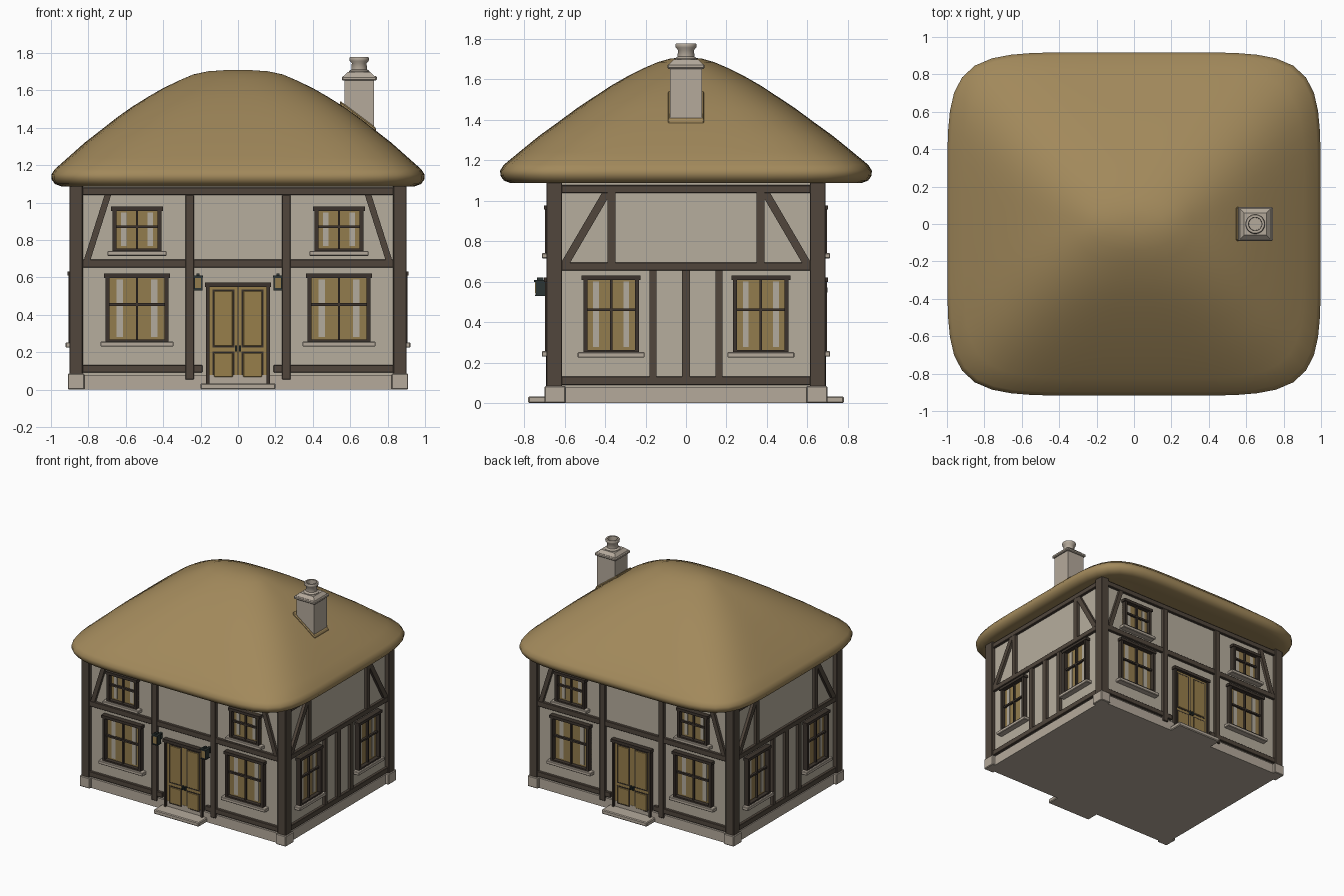
import bpy, bmesh, math
from mathutils import Matrix, Vector

if "Cube" in bpy.data.objects:
    bpy.data.objects.remove(bpy.data.objects["Cube"])


def material(name, rgb):
    m = bpy.data.materials.new(name)
    m.diffuse_color = (*rgb, 1)
    m.use_nodes = True
    m.node_tree.nodes["Principled BSDF"].inputs["Base Color"].default_value = m.diffuse_color
    return m


THATCH = material("thatch", (0.36, 0.25, 0.105))
PLASTER = material("plaster", (0.47, 0.42, 0.34))
STONE = material("stone", (0.46, 0.40, 0.33))
TIMBER = material("timber", (0.082, 0.062, 0.046))
TRIM = material("dark_trim", (0.045, 0.034, 0.026))
DOOR = material("door_gold", (0.31, 0.21, 0.07))
GLASS = material("window_gold", (0.29, 0.20, 0.075))
CURTAIN = material("curtain", (0.45, 0.41, 0.34))
IRON = material("lantern_iron", (0.025, 0.036, 0.033))

parts = {}   # name -> (bmesh, material, bevel)
# wall sides: rotation about z, distance of the wall plane
SIDES = {"front": (0, 0.66), "back": (math.pi, 0.66),
         "right": (math.pi / 2, 0.87), "left": (-math.pi / 2, 0.87)}


def get(name, mat, bevel=0):
    if name not in parts:
        parts[name] = (bmesh.new(), mat, bevel)
    return parts[name][0]


def prism(name, mat, side, pts, d0, d1, bevel=0):
    """Extrude a counter-clockwise (u, z) outline from depth d0 to d1 off a wall."""
    bm = get(side + "_" + name, mat, bevel)
    ang, dist = SIDES[side]
    rot = Matrix.Rotation(ang, 3, 'Z')
    a, b = [[bm.verts.new(rot @ Vector((u, -dist - d, z))) for u, z in pts] for d in (d0, d1)]
    n = len(pts)
    bm.faces.new(b)
    bm.faces.new(a[::-1])
    for i in range(n):
        j = (i + 1) % n
        bm.faces.new((a[i], a[j], b[j], b[i]))


def rect(name, mat, side, u0, u1, z0, z1, d0, d1, bevel=0):
    prism(name, mat, side, [(u0, z0), (u1, z0), (u1, z1), (u0, z1)], d0, d1, bevel)


def box(name, mat, x0, x1, y0, y1, z0, z1, bevel=0):
    bm = get(name, mat, bevel)
    m = Matrix.Translation(((x0 + x1) / 2, (y0 + y1) / 2, (z0 + z1) / 2)) @ \
        Matrix.Diagonal((x1 - x0, y1 - y0, z1 - z0, 1))
    bmesh.ops.create_cube(bm, size=1, matrix=m)


def window(side, c, w, z0, z1, zt):
    """Framed window with sill, panes, crossbars and curtains."""
    h, t = w / 2, 0.02
    for s in (-1, 1):
        u = sorted((c + s * h, c + s * (h - t)))
        rect("window_frames", TRIM, side, *u, z0, z1, 0, 0.037)
        v = sorted((c + s * (h * 0.44), c + s * (h * 0.65)))
        rect("curtains", CURTAIN, side, *v, z0 + 0.025, z1 - 0.03, 0.004, 0.009)
    rect("window_frames", TRIM, side, c - h - 0.008, c + h + 0.008, z1 - 0.022, z1, 0, 0.042)
    rect("window_frames", TRIM, side, c - h, c + h, z0, z0 + 0.012, 0, 0.037)
    rect("window_bars", TRIM, side, c - 0.006, c + 0.006, z0, z1, 0.002, 0.022)
    rect("window_bars", TRIM, side, c - h, c + h, zt - 0.007, zt + 0.007, 0.002, 0.023)
    rect("window_panes", GLASS, side, c - h, c + h, z0, z1, 0, 0.005)
    rect("window_sills", STONE, side, c - h - 0.028, c + h + 0.028, z0 - 0.027, z0, 0, 0.052, 0.004)


def beam(side, *r):
    rect("timber_frame", TIMBER, side, *r, 0, 0.024, 0.003)


# walls, plinth, corner posts and their stones
box("walls", PLASTER, -0.87, 0.87, -0.66, 0.66, 0.01, 1.11)
box("plinth", STONE, -0.885, 0.885, -0.676, 0.676, 0, 0.078)
for sx in (-1, 1):
    for sy in (-1, 1):
        x, y = sorted((sx * 0.83, sx * 0.902)), sorted((sy * 0.612, sy * 0.69))
        box("corner_posts", TIMBER, *x, *y, 0.08, 1.11, 0.004)
        x, y = sorted((sx * 0.82, sx * 0.91)), sorted((sy * 0.595, sy * 0.698))
        box("corner_stones", STONE, *x, *y, 0, 0.085, 0.005)

# front and back walls
for side in ("front", "back"):
    beam(side, -0.84, 0.84, 1.04, 1.08)
    beam(side, -0.84, 0.84, 0.652, 0.695)
    for s in (-1, 1):
        beam(side, *sorted((s * 0.19, s * 0.84)), 0.092, 0.132)
        rect("studs", TIMBER, side, *sorted((s * 0.235, s * 0.282)), 0.055, 1.04, 0, 0.028, 0.003)
        pts = [(s * 0.825, 0.69), (s * 0.79, 0.69), (s * 0.677, 1.045), (s * 0.712, 1.045)]
        prism("braces", TIMBER, side, pts if s < 0 else pts[::-1], 0, 0.022)
        window(side, s * 0.54, 0.26, 0.742, 0.978, 0.87)
        window(side, s * 0.54, 0.335, 0.257, 0.62, 0.455)
        # door leaf with two panels, jamb and handle
        rect("door_leaves", DOOR, side, *sorted((s * 0.002, s * 0.155)), 0.03, 0.55, 0, 0.014)
        for z0, z1 in ((0.225, 0.535), (0.06, 0.205)):
            u0, u1 = sorted((s * 0.02, s * 0.136))
            rect("door_grooves", TRIM, side, u0, u1, z0, z1, 0.01, 0.016)
            rect("door_panels", DOOR, side, u0 + 0.008, u1 - 0.008, z0 + 0.008, z1 - 0.008, 0.01, 0.02, 0.003)
        rect("door_frame", TRIM, side, *sorted((s * 0.153, s * 0.17)), 0.03, 0.56, 0, 0.032)
        rect("door_handles", IRON, side, *sorted((s * 0.006, s * 0.017)), 0.205, 0.235, 0.014, 0.03)
    rect("door_frame", TRIM, side, -0.176, 0.176, 0.548, 0.572, 0, 0.038)
    rect("door_gap", TRIM, side, -0.003, 0.003, 0.03, 0.55, 0, 0.013)
    rect("door_step", STONE, side, -0.2, 0.2, 0, 0.034, -0.02, 0.12, 0.006)

# lanterns beside the front door
for s in (-1, 1):
    c = s * 0.213
    rect("lantern_bodies", IRON, "front", c - 0.022, c + 0.022, 0.535, 0.605, 0.035, 0.082)
    rect("lantern_glass", GLASS, "front", c - 0.016, c + 0.016, 0.542, 0.598, 0.08, 0.085)
    rect("lantern_caps", IRON, "front", c - 0.026, c + 0.026, 0.6, 0.61, 0.032, 0.09)
    rect("lantern_caps", IRON, "front", c - 0.008, c + 0.008, 0.61, 0.622, 0.045, 0.075)
    rect("lantern_caps", IRON, "front", c - 0.024, c + 0.024, 0.53, 0.537, 0.034, 0.086)
    rect("lantern_brackets", IRON, "front", c - 0.01, c + 0.01, 0.555, 0.6, 0, 0.04)

# side walls
for side in ("right", "left"):
    for z0, z1 in ((1.038, 1.077), (0.655, 0.695), (0.09, 0.132)):
        beam(side, -0.62, 0.62, z0, z1)
    rect("studs", TIMBER, side, -0.02, 0.02, 0.13, 0.66, 0, 0.023)
    for s in (-1, 1):
        rect("studs", TIMBER, side, *sorted((s * 0.145, s * 0.181)), 0.13, 0.66, 0, 0.023)
        rect("studs", TIMBER, side, *sorted((s * 0.348, s * 0.387)), 0.69, 1.04, 0, 0.023)
        pts = [(s * 0.62, 0.69), (s * 0.575, 0.69), (s * 0.37, 1.04), (s * 0.415, 1.04)]
        prism("braces", TIMBER, side, pts if s < 0 else pts[::-1], 0, 0.022)
        window(side, s * 0.37, 0.275, 0.252, 0.632, 0.462)

# chimney shaft, moulded cap
box("chimney_shaft", STONE, 0.57, 0.727, -0.08, 0.08, 1.3, 1.66)
box("chimney_cap", STONE, 0.555, 0.742, -0.092, 0.092, 1.652, 1.676, 0.006)
bm = get("chimney_cap_top", STONE)
bmesh.ops.create_cone(bm, cap_ends=True, segments=4, radius1=0.12, radius2=0.085, depth=0.025,
                      matrix=Matrix.Translation((0.648, 0, 1.686)) @ Matrix.Rotation(math.pi / 4, 4, 'Z'))

# thatch collar following the roof slope around the chimney
bm = get("chimney_collar", THATCH, 0.006)
ring = [[bm.verts.new((x, y, 1.525 - 0.75 * (x - 0.565) + dz)) for x, y in
         ((0.545, -0.09), (0.738, -0.09), (0.738, 0.09), (0.545, 0.09))] for dz in (-0.08, 0.005)]
bm.faces.new(ring[1])
bm.faces.new(ring[0][::-1])
for i in range(4):
    j = (i + 1) % 4
    bm.faces.new((ring[0][i], ring[0][j], ring[1][j], ring[1][i]))


def loft(name, mat, rings, segs, centre=(0, 0), smooth=60):
    """Stack superellipse rings (a, b, z, exponent), capped at both ends."""
    bm = get(name, mat)
    rows = []
    for a, b, z, n in rings:
        row = []
        for i in range(segs):
            t = 2 * math.pi * (i + 0.5) / segs
            c, s = math.cos(t), math.sin(t)
            r = (abs(c) ** n + abs(s) ** n) ** (-1 / n)
            row.append(bm.verts.new((centre[0] + a * r * c, centre[1] + b * r * s, z)))
        rows.append(row)
    for lo, hi in zip(rows, rows[1:]):
        for i in range(segs):
            j = (i + 1) % segs
            bm.faces.new((lo[i], lo[j], hi[j], hi[i]))
    bm.faces.new(rows[0][::-1])
    bm.faces.new(rows[-1])


# thatched roof
loft("thatched_roof", THATCH, [
    (0.86, 0.78, 1.095, 8), (0.945, 0.865, 1.087, 6.5), (0.98, 0.90, 1.10, 6), (0.997, 0.917, 1.125, 6),
    (0.998, 0.918, 1.15, 6), (0.98, 0.90, 1.178, 6), (0.91, 0.825, 1.24, 5.5), (0.82, 0.727, 1.32, 5),
    (0.73, 0.63, 1.39, 4.5), (0.65, 0.545, 1.453, 4), (0.565, 0.455, 1.513, 3.6), (0.48, 0.375, 1.566, 3.2),
    (0.40, 0.295, 1.612, 2.8), (0.31, 0.21, 1.655, 2.5), (0.24, 0.14, 1.685, 2.3),
    (0.16, 0.08, 1.702, 2), (0.07, 0.03, 1.708, 2)], 80)

# hollow chimney pot
loft("chimney_pot", STONE, [(r, r, z, 2) for r, z in (
    (0.056, 1.69), (0.056, 1.703), (0.042, 1.712), (0.040, 1.745), (0.051, 1.757), (0.053, 1.772),
    (0.049, 1.778), (0.036, 1.778), (0.034, 1.72))], 24, (0.648, 0))

# turn the collected meshes into objects
for name, (bm, mat, bevel) in parts.items():
    bmesh.ops.recalc_face_normals(bm, faces=bm.faces[:])
    me = bpy.data.meshes.new(name)
    bm.to_mesh(me)
    bm.free()
    me.materials.append(mat)
    ob = bpy.data.objects.new(name, me)
    bpy.context.collection.objects.link(ob)
    if bevel:
        mod = ob.modifiers.new("bevel", 'BEVEL')
        mod.width, mod.segments = bevel, 1
    if name in ("thatched_roof", "chimney_pot"):
        bpy.context.view_layer.objects.active = ob
        ob.select_set(True)
        bpy.ops.object.shade_smooth_by_angle(angle=math.radians(50))
        ob.select_set(False)
